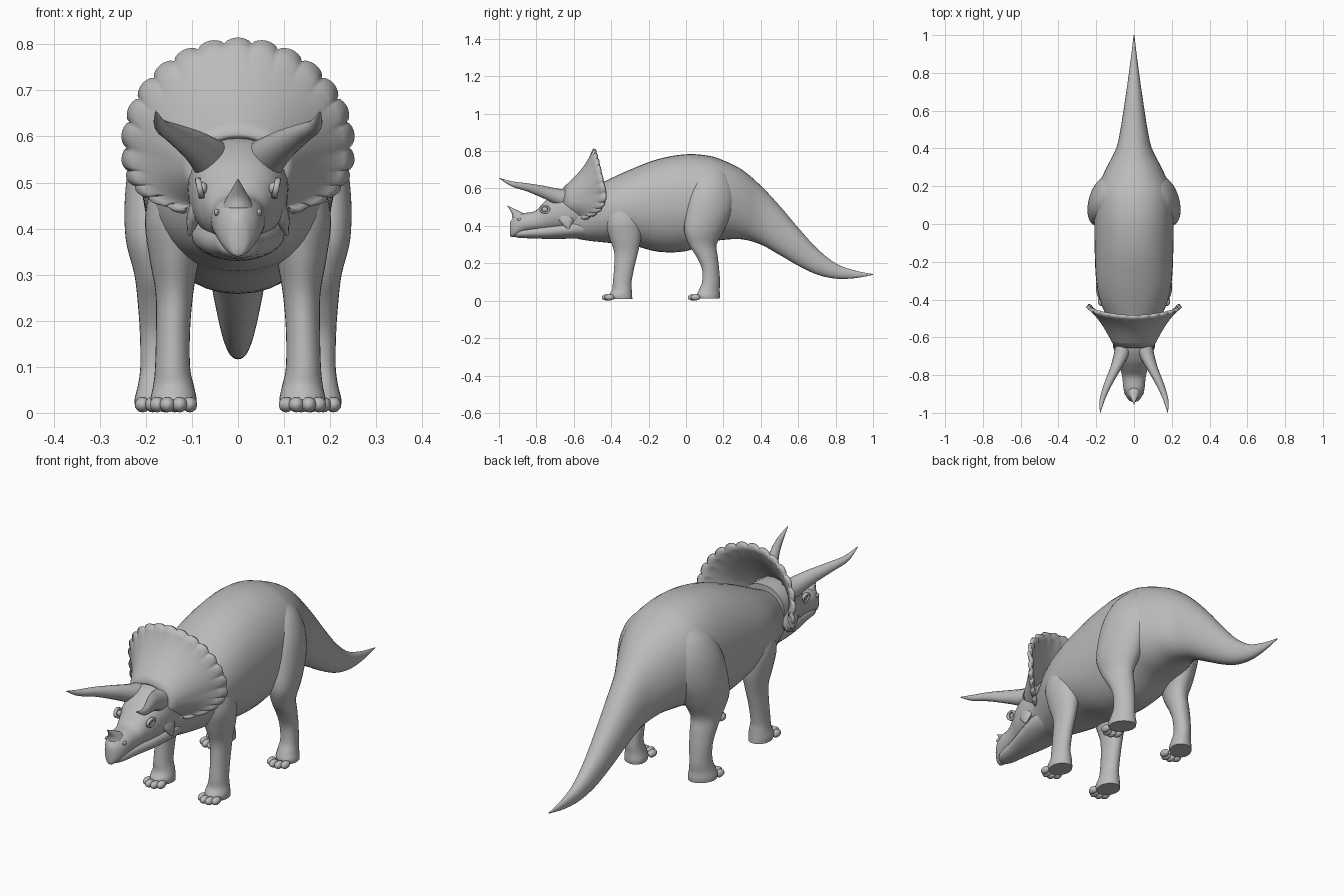
import bpy, bmesh, math
from mathutils import Vector, Matrix

if "Cube" in bpy.data.objects:
    bpy.data.objects.remove(bpy.data.objects["Cube"])

grey = bpy.data.materials.new("stone grey")
grey.diffuse_color = (0.5, 0.5, 0.5, 1)
grey.use_nodes = True
grey.node_tree.nodes["Principled BSDF"].inputs["Base Color"].default_value = grey.diffuse_color


def finish(name, bm, mirror=False, angle=50):
    bmesh.ops.recalc_face_normals(bm, faces=bm.faces)
    me = bpy.data.meshes.new(name)
    bm.to_mesh(me)
    bm.free()
    me.materials.append(grey)
    ob = bpy.data.objects.new(name, me)
    bpy.context.collection.objects.link(ob)
    if mirror:
        ob.modifiers.new("mirror", 'MIRROR').use_mirror_merge = False
    bpy.ops.object.select_all(action='DESELECT')
    ob.select_set(True)
    bpy.context.view_layer.objects.active = ob
    bpy.ops.object.shade_smooth_by_angle(angle=math.radians(angle))
    return ob


def catmull(rows, steps):
    """Smoothly interpolate between rows of numbers."""
    out = []
    for i in range(len(rows) - 1):
        p = [rows[max(0, min(len(rows) - 1, i + k))] for k in (-1, 0, 1, 2)]
        for s in range(steps):
            t = s / steps
            out.append([0.5 * (2 * b + (c - a) * t + (2 * a - 5 * b + 4 * c - d) * t * t
                               + (3 * b - a - 3 * c + d) * t ** 3) for a, b, c, d in zip(*p)])
    return out + [list(rows[-1])]


def loft(name, rows, axis='Y', mirror=False, n=28, steps=5, skew=0.0, power=1.0):
    """Skin rounded sections; row = (position on axis, x, other, x radius, other radius)."""
    bm = bmesh.new()
    rings = []
    for pos, cx, co, rx, ro in catmull(rows, steps):
        ring = []
        for k in range(n):
            a = 2 * math.pi * k / n
            c, s = math.cos(a), math.sin(a)
            u = math.copysign(abs(c) ** power, c) * max(rx, 0.001)
            v = math.copysign(abs(s) ** power, s) * max(ro, 0.001)
            x, o = cx + u - skew * v, co + v
            ring.append(bm.verts.new((x, pos, o) if axis == 'Y' else (x, o, pos)))
        rings.append(ring)
    for r, q in zip(rings, rings[1:]):
        for k in range(n):
            bm.faces.new((r[k], r[(k + 1) % n], q[(k + 1) % n], q[k]))
    bm.faces.new(rings[0])
    bm.faces.new(rings[-1])
    return finish(name, bm, mirror)


def blobs(name, items, u=16):
    """Mirrored ellipsoids; item = (centre, radii)."""
    bm = bmesh.new()
    for c, r in items:
        m = Matrix.Translation(c) @ Matrix.Diagonal((*r, 1))
        bmesh.ops.create_uvsphere(bm, u_segments=u, v_segments=u // 2, radius=1, matrix=m)
    return finish(name, bm, True)


def spine(rows):
    """Turn (y, top, bottom, half width) into loft rows."""
    return [(y, 0, (t + b) / 2, w, (t - b) / 2) for y, t, b, w in rows]


# Neck, trunk and tail in one skin
loft("body_and_tail", spine([
    (-.66, .53, .35, .07), (-.55, .58, .325, .115), (-.42, .645, .31, .175),
    (-.3, .70, .30, .20), (-.15, .757, .262, .208), (0, .783, .265, .21),
    (.12, .775, .31, .205), (.2, .75, .325, .19), (.3, .70, .328, .145),
    (.4, .615, .30, .095), (.5, .508, .245, .072), (.6, .39, .187, .056),
    (.7, .28, .14, .041), (.8, .20, .118, .027), (.9, .162, .12, .014),
    (1, .142, .138, .002)]), n=40, power=.94)

# Skull with the hooked beak
loft("skull", spine([
    (-.942, .41, .355, .008), (-.935, .43, .34, .024), (-.91, .455, .345, .043),
    (-.87, .468, .362, .056), (-.81, .478, .37, .062), (-.765, .52, .37, .074),
    (-.72, .56, .37, .092), (-.65, .595, .37, .107), (-.56, .60, .38, .11)]),
    n=36, power=.9)

# Lower jaw
loft("lower_jaw", spine([
    (-.92, .365, .342, .012), (-.89, .385, .336, .04), (-.8, .40, .332, .056),
    (-.7, .42, .33, .082), (-.6, .44, .332, .10), (-.52, .46, .33, .10)]), power=.95)

# Cheek spikes
loft("cheek_spike", [(.48, .075, -.645, .02, .05), (.43, .093, -.64, .018, .04),
                     (.385, .106, -.63, .003, .005)], 'Z', True, 12)

# Brow horns and nose horn
loft("brow_horn", [(-.63, .05, .54, .047, .052), (-.69, .066, .556, .041, .044),
                   (-.76, .095, .58, .031, .034), (-.85, .138, .606, .022, .022),
                   (-.93, .168, .624, .014, .014), (-.997, .178, .654, .002, .002)],
     'Y', True, 16)
loft("nose_horn", [(.445, 0, -.88, .036, .05), (.465, 0, -.897, .026, .034),
                   (.485, 0, -.923, .014, .018), (.508, 0, -.955, .001, .001)], 'Z', n=16)

# Eyes with lids, and nostrils
blobs("eye", [((.077, -.755, .487), (.011, .016, .014))])
bm = bmesh.new()
lid = [bm.verts.new((.083 + .004 * math.sin(a), -.755 + r * math.cos(a), .488 + .8 * r * math.sin(a)))
       for r in (.017, .028) for a in [math.tau * k / 20 for k in range(20)]]
for k in range(20):
    j = (k + 1) % 20
    bm.faces.new((lid[k], lid[j], lid[20 + j], lid[20 + k]))
eyelid = finish("eyelid", bm, True)
rim = eyelid.modifiers.new("thickness", 'SOLIDIFY')
rim.thickness, rim.offset = .012, 0
blobs("nostril", [((.046, -.893, .435), (.006, .012, .008))], 12)

# Frill: a flaring shield with a scalloped rim
bumps, per, rows = 23, 8, 9
limit = math.radians(160)
bm = bmesh.new()
grid = []
for i in range(bumps * per + 1):
    t = -limit + 2 * limit * i / (bumps * per)
    s, c = math.sin(t), math.cos(t)
    wide = math.copysign(abs(s) ** (1 if c > 0 else .75), s)
    tall = .225 * c if c > 0 else -.15 * abs(c) ** .75
    deg = abs(math.degrees(t))
    y = -.49 + .06 * min(deg / 90, 1) ** 1.5
    if deg > 90:
        y -= .13 * ((deg - 90) / 70) ** 2
    inner = Vector((.095 * s, -.65, .53 + .07 * c))
    scallop = abs(math.sin(math.pi * i / per)) ** .7
    line = []
    for j in range(rows):
        f = j / (rows - 1)
        edge = 1 + (.055 * scallop - .025) * max(0, (f - .8) / .2)
        outer = Vector((.242 * wide * edge, y, .58 + tall * edge))
        p = inner.lerp(outer, f)
        p.y += .02 * math.sin(math.pi * f)
        line.append(bm.verts.new(p))
    grid.append(line)
for a, b in zip(grid, grid[1:]):
    for j in range(rows - 1):
        bm.faces.new((a[j], b[j], b[j + 1], a[j + 1]))
frill = finish("frill", bm)
thick = frill.modifiers.new("thickness", 'SOLIDIFY')
thick.thickness, thick.offset = .016, 0

# Front legs
loft("front_leg", [
    (.008, .14, -.345, .048, .058), (.03, .14, -.35, .05, .062), (.06, .14, -.342, .044, .052),
    (.1, .142, -.341, .038, .05), (.18, .141, -.33, .037, .054), (.26, .138, -.32, .041, .064),
    (.34, .138, -.325, .055, .085), (.42, .135, -.335, .067, .095), (.5, .125, -.34, .06, .08),
    (.56, .11, -.34, .04, .05)], 'Z', True)

# Hind legs with broad thighs
loft("hind_leg", [
    (.012, .17, .122, .052, .058), (.03, .17, .12, .053, .062), (.06, .17, .125, .046, .055),
    (.1, .17, .134, .041, .048), (.17, .168, .131, .044, .046), (.235, .168, .113, .048, .057),
    (.3, .17, .09, .053, .074), (.38, .172, .097, .069, .107), (.48, .168, .125, .073, .122),
    (.58, .15, .14, .075, .118), (.66, .125, .145, .065, .09), (.71, .1, .15, .04, .05)],
    'Z', True, skew=.2)

# Toes fanned around the front of each foot
for name, x, y in (("front_toes", .14, -.385), ("hind_toes", .172, .075)):
    toes = []
    for a in (-55, -18, 18, 55):
        r = math.radians(a)
        toes.append(((x + .043 * math.sin(r), y - .042 * math.cos(r), .018), (.017, .026, .017)))
    blobs(name, toes, 14)
